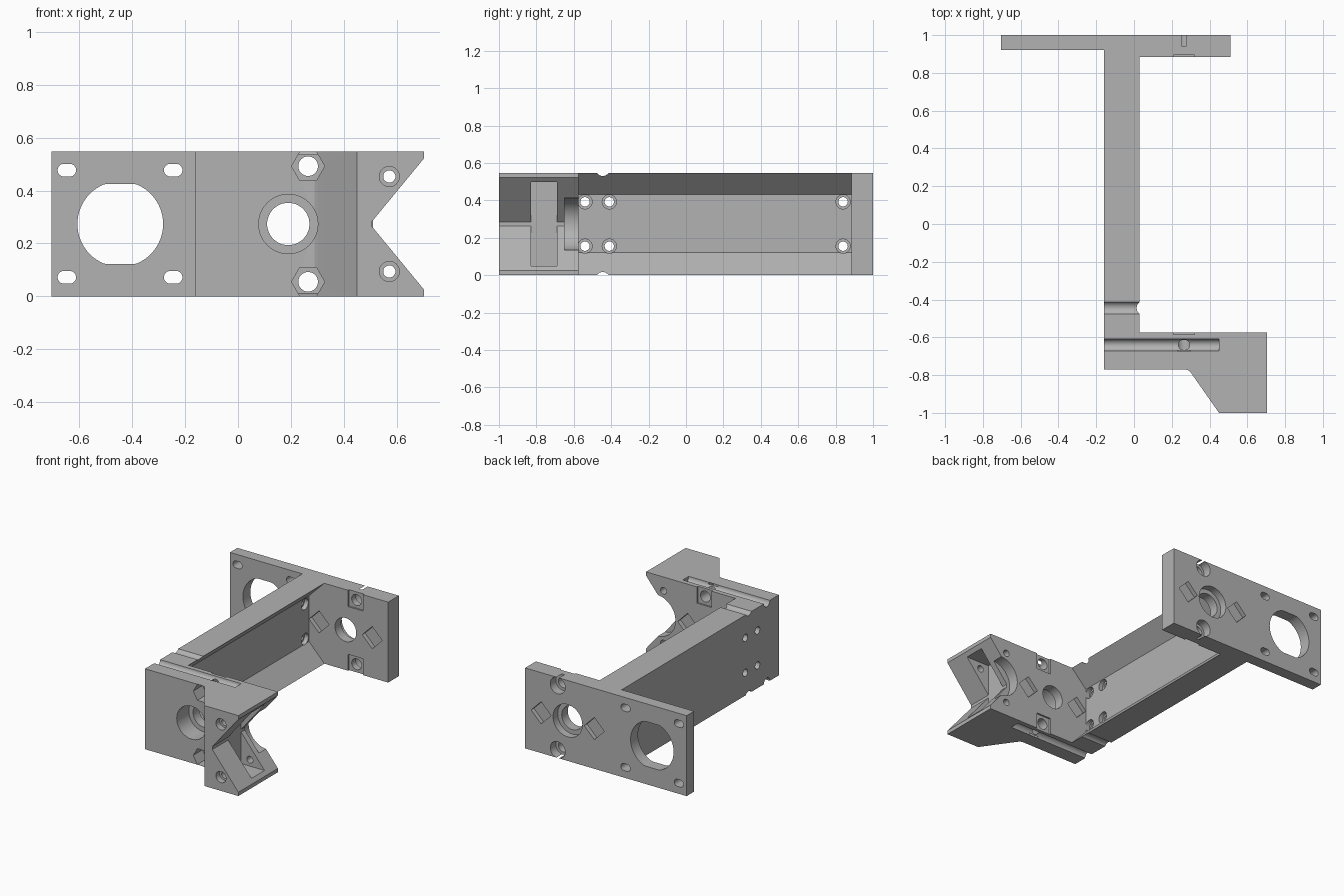
import bpy, bmesh, math

old = bpy.data.objects.get("Cube")
if old:
    bpy.data.objects.remove(old, do_unlink=True)

H = 0.547          # overall height
MID = H / 2
BORE_X = 0.19      # axis of the rod bores
BOLT_X = 0.265     # axis of the clamp bolts

grey = bpy.data.materials.new("grey_plastic")
grey.use_nodes = True
colour = (0.45, 0.45, 0.45, 1)
grey.diffuse_color = colour
grey.node_tree.nodes["Principled BSDF"].inputs["Base Color"].default_value = colour


def prism(name, pts, axis, lo, hi):
    """Extrude a 2D outline along an axis from lo to hi."""
    place = {"X": lambda a, b, t: (t, a, b),
             "Y": lambda a, b, t: (a, t, b),
             "Z": lambda a, b, t: (a, b, t)}[axis]
    bm = bmesh.new()
    ends = [[bm.verts.new(place(a, b, t)) for a, b in pts] for t in (lo, hi)]
    for ring in ends:
        bm.faces.new(ring)
    for i in range(len(pts)):
        j = (i + 1) % len(pts)
        bm.faces.new((ends[0][i], ends[0][j], ends[1][j], ends[1][i]))
    bmesh.ops.recalc_face_normals(bm, faces=bm.faces)
    mesh = bpy.data.meshes.new(name)
    bm.to_mesh(mesh)
    bm.free()
    obj = bpy.data.objects.new(name, mesh)
    bpy.context.collection.objects.link(obj)
    return obj


def ring(a, b, r, n=48, turn=0.0):
    return [(a + r * math.cos(turn + math.tau * i / n),
             b + r * math.sin(turn + math.tau * i / n)) for i in range(n)]


def rect(a0, b0, a1, b1):
    return [(a0, b0), (a1, b0), (a1, b1), (a0, b1)]


def slot(a, b, half, r):
    """Rounded slot outline, long in the first direction."""
    return [(x + math.copysign(half, x - a), z) for x, z in ring(a, b, r, 32, math.pi / 32)]


def carve(body, cuts):
    """Subtract every (outline, axis, lo, hi) from the body and finish it."""
    cutters = []
    for cut in cuts:
        cutter = prism("cutter", *cut)
        cutter.hide_render = True
        mod = body.modifiers.new("cut", "BOOLEAN")
        mod.operation, mod.solver, mod.object = "DIFFERENCE", "EXACT", cutter
        cutters.append(cutter)
    dg = bpy.context.evaluated_depsgraph_get()
    mesh = bpy.data.meshes.new_from_object(body.evaluated_get(dg))
    body.modifiers.clear()
    body.data = mesh
    for cutter in cutters:
        bpy.data.objects.remove(cutter, do_unlink=True)
    mesh.materials.clear()
    mesh.materials.append(grey)
    bpy.ops.object.select_all(action="DESELECT")
    body.select_set(True)
    bpy.context.view_layer.objects.active = body
    bpy.ops.object.shade_smooth_by_angle(angle=math.radians(25))


def diamonds(lo, hi):
    """Pair of turned square pockets beside the bore."""
    return [(ring(BORE_X + s * 0.2, MID, 0.075, 4), "Y", lo, hi) for s in (-1, 1)]


BOLT_Z = (0.055, H - 0.055)

# Back plate: thin motor side and thick bearing side
back_plate = prism("back_plate", [(-0.705, 0.92), (-0.16, 0.92), (-0.16, 0.885),
                                  (0.51, 0.885), (0.51, 1), (-0.705, 1)], "Z", 0, H)
motor_hole = [(x, min(max(z, MID - 0.152), MID + 0.152)) for x, z in ring(-0.445, MID, 0.162, 64)]
cuts = [(motor_hole, "Y", 0.8, 1.1),
        (ring(BORE_X, MID, 0.08), "Y", 0.8, 1.1),
        (ring(BORE_X, MID, 0.11), "Y", 0.95, 1.1)]
cuts += [(slot(x, z, 0.011, 0.024), "Y", 0.8, 1.1)
         for x in (-0.647, -0.245) for z in (0.072, H - 0.07)]
for z in BOLT_Z:
    cuts += [(ring(BOLT_X, z, 0.037), "Y", 0.8, 1.1),
             (ring(BOLT_X, z, 0.056), "Y", 0.94, 1.1),
             (rect(BOLT_X - 0.056, z - 0.056, BOLT_X + 0.056, z + 0.056), "Y", 0.8, 0.896)]
cuts += diamonds(0.8, 0.915) + diamonds(0.97, 1.1)
carve(back_plate, cuts)

# Spine: beam with a sloped channel along its left side
spine = prism("spine", [(-0.16, 0), (0.03, 0), (-0.085, 0.12), (-0.085, H - 0.115),
                        (0.03, H), (-0.16, H)], "Y", -0.575, 0.885)
cuts = []
for y in (-0.54, -0.41, 0.84):
    for z in (0.155, H - 0.155):
        cuts += [(ring(y, z, 0.025, 32), "X", -0.3, 0.1),
                 (ring(y, z, 0.038, 32), "X", -0.115, 0.1)]
cuts += [(ring(-0.445, z, 0.037, 32), "X", -0.3, 0.1) for z in (-0.02, H + 0.02)]
carve(spine, cuts)

# Front block: bearing plate that widens into a V-shaped rest
front_block = prism("front_block", [(-0.16, -0.575), (-0.16, -0.77), (0.272, -0.77),
                                    (0.29, -0.776), (0.303, -0.79), (0.45, -1),
                                    (0.703, -1), (0.703, -0.575)], "Z", 0, H)
v_notch = [(0.507, MID - 0.01), (0.72, 0.005), (0.9, 0.005),
           (0.9, H - 0.005), (0.72, H - 0.005), (0.507, MID + 0.01)]
cuts = [(v_notch, "Y", -1.1, -0.5),
        (rect(0.506, -0.83, 0.9, -0.69), "Z", 0.05, H - 0.05),
        (ring(0.622, MID, 0.14), "Y", -0.65, -0.5),
        (ring(BORE_X, MID, 0.08), "Y", -1.1, -0.5),
        (ring(BORE_X, MID, 0.112), "Y", -1.1, -0.64)]
for z in BOLT_Z:
    cuts += [(ring(BOLT_X, z, 0.037), "Y", -1.1, -0.5),
             (ring(BOLT_X, z, 0.0625, 6), "Y", -1.1, -0.67),
             (rect(BOLT_X - 0.056, z - 0.056, BOLT_X + 0.056, z + 0.056), "Y", -0.586, -0.5)]
for z in (0.094, H - 0.094):
    cuts += [(ring(0.572, z, 0.023, 32), "Y", -1.1, -0.5),
             (ring(0.572, z, 0.038, 32), "Y", -1.1, -0.96)]
cuts += [(ring(-0.64, z, 0.032, 32), "X", -0.3, 0.45) for z in (0, H)]
cuts += diamonds(-0.605, -0.5)
carve(front_block, cuts)
